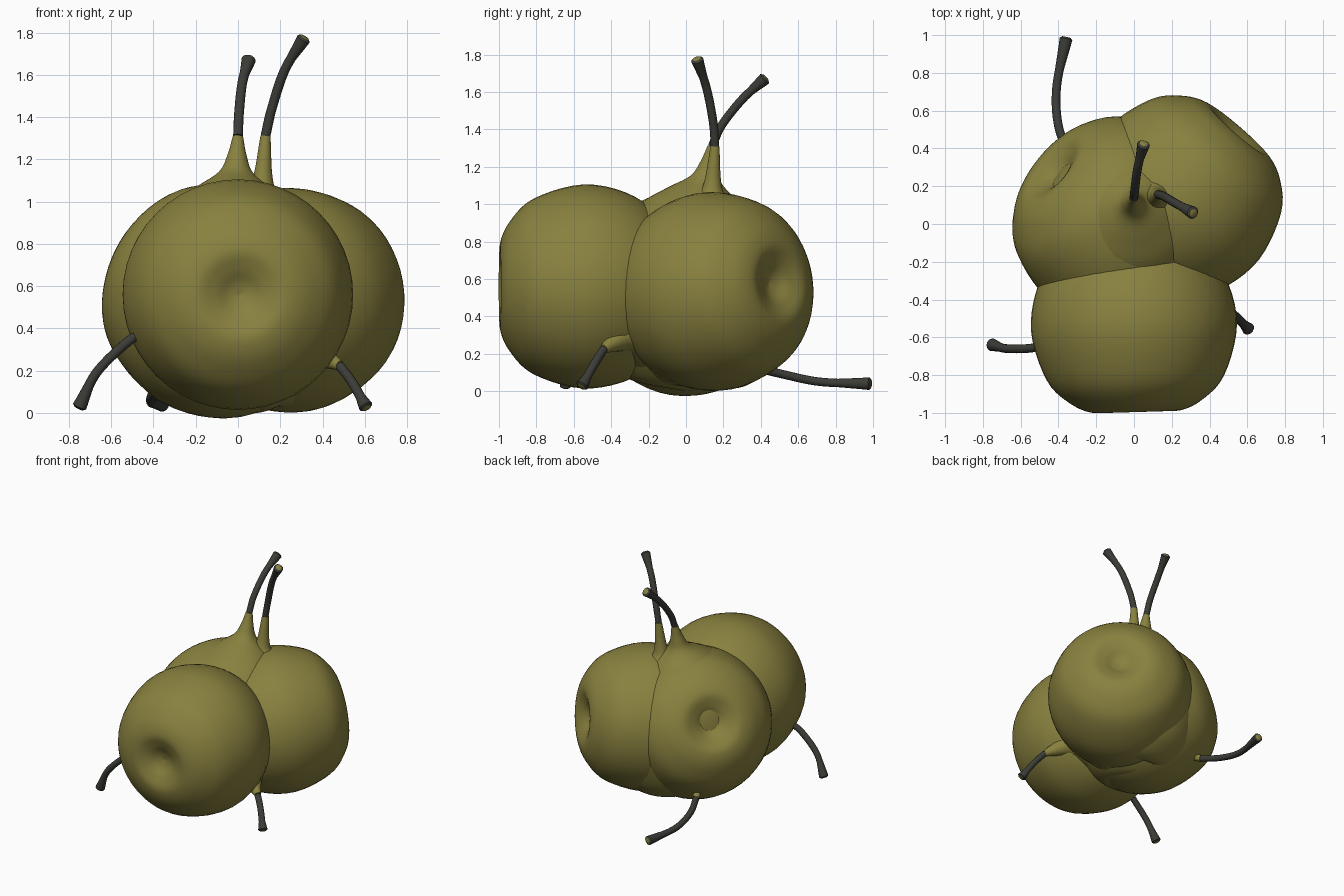
import bpy, bmesh, math
from mathutils import Vector

if "Cube" in bpy.data.objects:
    bpy.data.objects.remove(bpy.data.objects["Cube"])


def material(name, color):
    mat = bpy.data.materials.new(name)
    mat.use_nodes = True
    mat.diffuse_color = color
    mat.node_tree.nodes["Principled BSDF"].inputs["Base Color"].default_value = color
    return mat


OLIVE = material("olive skin", (0.25, 0.22, 0.05, 1))
BARK = material("dark bark", (0.045, 0.045, 0.038, 1))


def spline(points, steps):
    """Smooth path through the given points."""
    p = [Vector(q) for q in points]
    p = [p[0] * 2 - p[1]] + p + [p[-1] * 2 - p[-2]]
    path = []
    for a, b, c, d in zip(p, p[1:], p[2:], p[3:]):
        for i in range(steps):
            t = i / steps
            path.append(0.5 * (2 * b + (c - a) * t + (2 * a - 5 * b + 4 * c - d) * t * t
                               + (3 * b - a - 3 * c + d) * t ** 3))
    return path + [p[-2]]


def loft(name, rings, sides, mats, tip_material=0):
    """Skin a list of (centre, direction, radius) rings and close both ends."""
    bm = bmesh.new()
    loops = []
    for centre, direction, radius in rings:
        turn = direction.to_track_quat('Z', 'Y')
        loop = []
        for i in range(sides):
            a = math.tau * i / sides
            spoke = Vector((math.cos(a), math.sin(a), 0)) * radius
            loop.append(bm.verts.new(centre + turn @ spoke))
        loops.append(loop)
    for low, high in zip(loops, loops[1:]):
        for i in range(sides):
            j = (i + 1) % sides
            bm.faces.new((low[i], low[j], high[j], high[i]))
    bm.faces.new(loops[0][::-1])
    bm.faces.new(loops[-1]).material_index = tip_material
    bmesh.ops.recalc_face_normals(bm, faces=bm.faces)
    mesh = bpy.data.meshes.new(name)
    bm.to_mesh(mesh)
    bm.free()
    for mat in mats:
        mesh.materials.append(mat)
    obj = bpy.data.objects.new(name, mesh)
    bpy.context.collection.objects.link(obj)
    bpy.ops.object.select_all(action='DESELECT')
    obj.select_set(True)
    bpy.context.view_layer.objects.active = obj
    bpy.ops.object.shade_smooth_by_angle(angle=math.radians(50))


# Fruit outline: (radius, distance along the axis), from dimple to shoulder
OUTLINE = [(0.005, -0.375), (0.06, -0.39), (0.13, -0.425), (0.22, -0.445), (0.34, -0.395),
           (0.465, -0.265), (0.54, 0), (0.49, 0.25), (0.36, 0.42), (0.22, 0.52),
           (0.095, 0.6), (0.052, 0.68)]


def fruit(name, centre, width, height, facing, stem):
    """Body with its base turned away from facing and its neck bent to the stem."""
    centre = Vector(centre)
    facing = Vector(facing).normalized()
    neck = Vector(stem[0]) - centre
    length = neck.length
    neck.normalize()
    outline = [(r * width, t * height, 0) for r, t in OUTLINE] + [(0.024, length, 0)]
    rings = []
    for q in spline(outline, 5):
        bend = min(max(q.y / length, 0), 1)
        axis = facing.lerp(neck, bend * bend * (3 - 2 * bend)).normalized()
        rings.append((centre + axis * q.y, axis, max(q.x, 0.004)))
    loft(name + "_fruit", rings, 48, [OLIVE])
    # Curved stem that flares at the cut end
    path = spline(stem, 8)
    rings = []
    for i, point in enumerate(path):
        t = i / (len(path) - 1)
        ahead = path[min(i + 1, len(path) - 1)] - path[max(i - 1, 0)]
        flare = 0.011 * max(0, (t - 0.8) / 0.2)
        rings.append((point, ahead, 0.023 + flare))
    end, ahead, radius = rings[-1]
    rings.append((end + ahead.normalized() * 0.01, ahead, radius * 0.65))
    loft(name + "_stem", rings, 14, [BARK, OLIVE], 1)


# Three fruits lying down, stems pointing under their neighbours
fruit("front", (0, -0.55, 0.56), 1.01, 1.0, (-0.03, 1, 0),
      [(-0.34, 0.36, 0.13), (-0.40, 0.52, 0.09), (-0.41, 0.72, 0.05), (-0.36, 0.98, 0.04)])
fruit("left", (0.26, 0.16, 0.535), 0.985, 1.0, (-0.65, -0.75, -0.1),
      [(-0.45, -0.62, 0.38), (-0.53, -0.655, 0.33), (-0.67, -0.66, 0.19), (-0.75, -0.64, 0.03)])
fruit("right", (-0.1, 0.02, 0.535), 1.02, 1.04, (0.7, -0.57, -0.38),
      [(0.48, -0.44, 0.225), (0.54, -0.49, 0.145), (0.605, -0.555, 0.03)])

# Two upright fruits in the middle
fruit("upright_near", (-0.04, -0.02, 0.5), 0.87, 1.08, (0.05, 0.17, 1),
      [(0, 0.14, 1.31), (0.005, 0.19, 1.42), (0.02, 0.30, 1.56), (0.05, 0.42, 1.67)])
fruit("upright_far", (0.08, 0.1, 0.46), 0.88, 0.97, (0.05, 0.07, 1),
      [(0.13, 0.155, 1.31), (0.16, 0.145, 1.44), (0.22, 0.11, 1.62), (0.31, 0.06, 1.77)])
